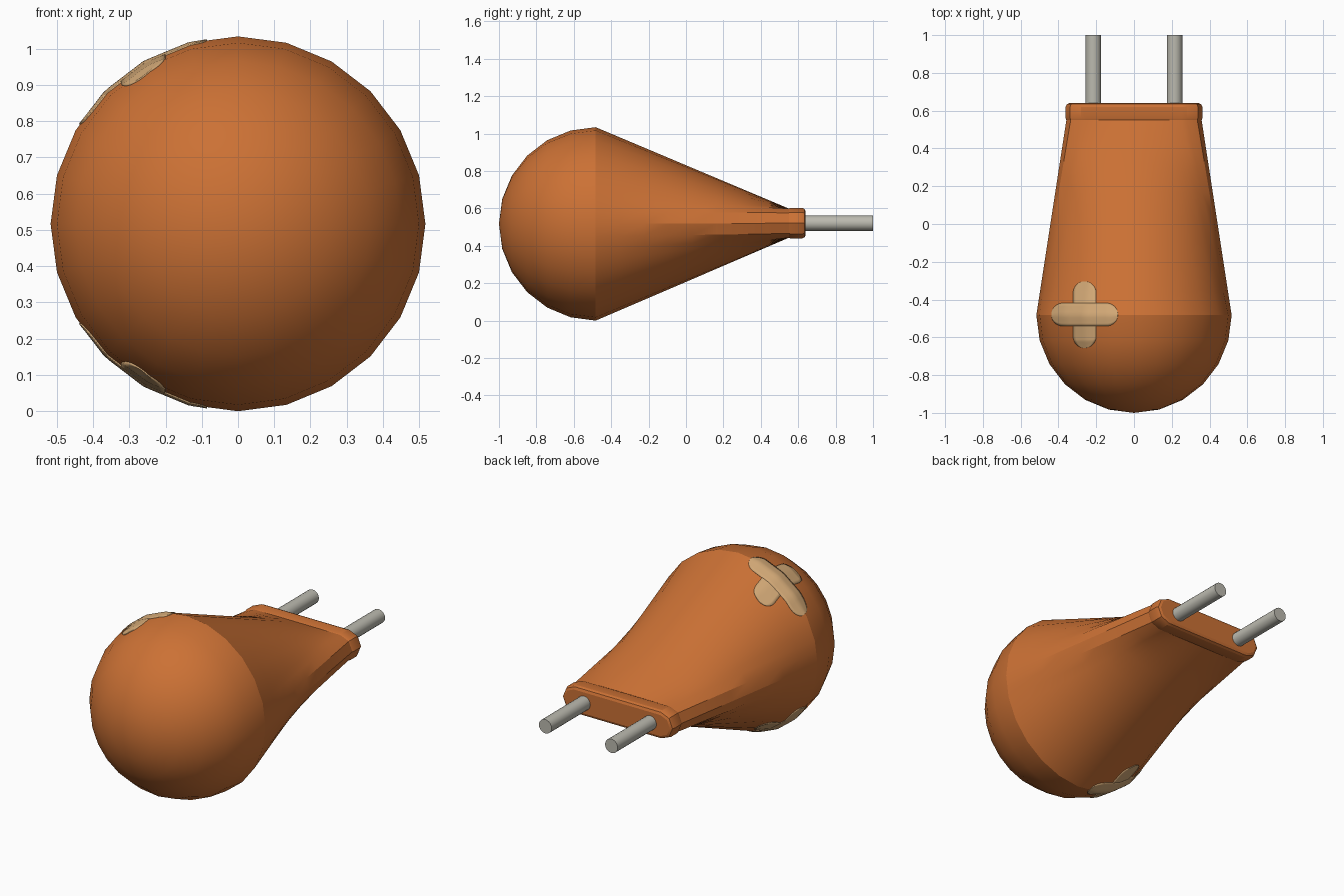
import bpy, bmesh
from math import sin, cos, pi, radians, sqrt
from mathutils import Vector
from mathutils.bvhtree import BVHTree

if "Cube" in bpy.data.objects:
    bpy.data.objects.remove(bpy.data.objects["Cube"], do_unlink=True)

R = 0.517          # bulb radius, also height of the main axis
SEAM = -0.483      # where the dome meets the tapered body
SEG = 24


def material(name, rgb):
    m = bpy.data.materials.new(name)
    m.use_nodes = True
    m.diffuse_color = (*rgb, 1)
    m.node_tree.nodes["Principled BSDF"].inputs["Base Color"].default_value = (*rgb, 1)
    return m


def finish(bm, name, mat, angle):
    me = bpy.data.meshes.new(name)
    bm.to_mesh(me)
    me.materials.append(mat)
    ob = bpy.data.objects.new(name, me)
    bpy.context.collection.objects.link(ob)
    bpy.ops.object.select_all(action='DESELECT')
    ob.select_set(True)
    bpy.context.view_layer.objects.active = ob
    bpy.ops.object.shade_smooth_by_angle(angle=radians(angle))
    return ob


def loft(bm, rings):
    """Skin a list of closed rings of points and return the vertex rings."""
    vr = [[bm.verts.new(p) for p in ring] for ring in rings]
    for a, b in zip(vr, vr[1:]):
        for i in range(len(a)):
            j = (i + 1) % len(a)
            bm.faces.new((a[i], a[j], b[j], b[i]))
    return vr


orange = material("orange shell", (0.60, 0.165, 0.035))
beige = material("beige mark", (0.64, 0.39, 0.18))
metal = material("pale metal", (0.50, 0.49, 0.43))

# Rounded dome at the front
bm = bmesh.new()
rings = []
for k in range(6):
    a = k * pi / 12
    rings.append([(R * cos(a) * cos(t), SEAM - R * sin(a), R + R * cos(a) * sin(t))
                  for t in (2 * pi * i / SEG for i in range(SEG))])
vr = loft(bm, rings)
tip = bm.verts.new((0, SEAM - R, R))
for i in range(SEG):
    bm.faces.new((vr[-1][i], vr[-1][(i + 1) % SEG], tip))

# Tapered body: round at the seam, a flat stadium at the socket end
N = SEG * 2


def round_point(i):
    t = 2 * pi * i / N
    r = R * (cos(pi / SEG) if i % 2 else 1)
    return Vector((r * cos(t), SEAM, R + r * sin(t)))


def slot_point(i, y, r):
    deg = (360 * i / N + 15) % 360 - 15
    side = 1
    if deg > 165 and deg < 195:
        side, deg = -1, 180 - deg
    if -15 <= deg <= 15:
        t = deg / 15 * pi / 2
        return Vector((side * (0.28 + r * cos(t)), y, R + 0.004 + r * sin(t)))
    if deg < 180:
        return Vector((0.28 * (90 - deg) / 75, y, R + 0.004 + r))
    return Vector((0.28 * (deg - 270) / 75, y, R + 0.004 - r))


STEPS = 8
rings = [[round_point(i).lerp(slot_point(i, 0.55, 0.078), k / STEPS) for i in range(N)]
         for k in range(STEPS + 1)]
for y, r in ((0.56, 0.082), (0.62, 0.082), (0.634, 0.076), (0.64, 0.062)):
    rings.append([slot_point(i, y, r) for i in range(N)])
vr = loft(bm, rings)
bm.faces.new(vr[-1])
bmesh.ops.recalc_face_normals(bm, faces=bm.faces)
surface = BVHTree.FromBMesh(bm)
finish(bm, "bulb_body", orange, 22)
bm.free()


# Plus-shaped marks lying on the top and bottom of the bulb
def strip(bm, start, end, along_x, up):
    """A round-ended strip dropped onto the body surface."""
    half, length, count, across = 0.06, 0.175, 28, 8
    rows = []
    for k in range(count + 1):
        t = start + (end - start) * (0.5 - 0.5 * cos(pi * k / count))
        over = max(0, abs(t) - (length - half))
        w = max(0.002, sqrt(max(0, half * half - over * over)))
        row = []
        for j in range(across + 1):
            s = w * (2 * j / across - 1)
            x, y = (t, s) if along_x else (s, t)
            origin = Vector((-0.26 + x, -0.48 + y, R + up))
            hit = surface.ray_cast(origin, Vector((0, 0, -up)))
            row.append(bm.verts.new(hit[0] + hit[1] * 0.004))
        rows.append(row)
    for a, b in zip(rows, rows[1:]):
        for j in range(across):
            f = bm.faces.new((a[j], a[j + 1], b[j + 1], b[j]))
            f.normal_update()
            if f.normal.z * up < 0:
                f.normal_flip()


for name, up in (("top_plus_mark", 1), ("bottom_plus_mark", -1)):
    bm = bmesh.new()
    strip(bm, -0.175, 0.175, True, up)
    strip(bm, 0.06, 0.175, False, up)
    strip(bm, -0.175, -0.06, False, up)
    mark = finish(bm, name, beige, 40)
    solid = mark.modifiers.new("thickness", 'SOLIDIFY')
    solid.thickness = 0.008
    solid.offset = -1
    bm.free()

# Two metal prongs
for name, x in (("left_prong", 0.215), ("right_prong", -0.215)):
    bm = bmesh.new()
    rings = [[(x + 0.041 * cos(t), y, R + 0.004 + 0.041 * sin(t))
              for t in (2 * pi * i / 20 for i in range(20))] for y in (0.6, 1.0)]
    vr = loft(bm, rings)
    for ring in vr:
        bm.faces.new(ring)
    bmesh.ops.recalc_face_normals(bm, faces=bm.faces)
    finish(bm, name, metal, 30)
    bm.free()
